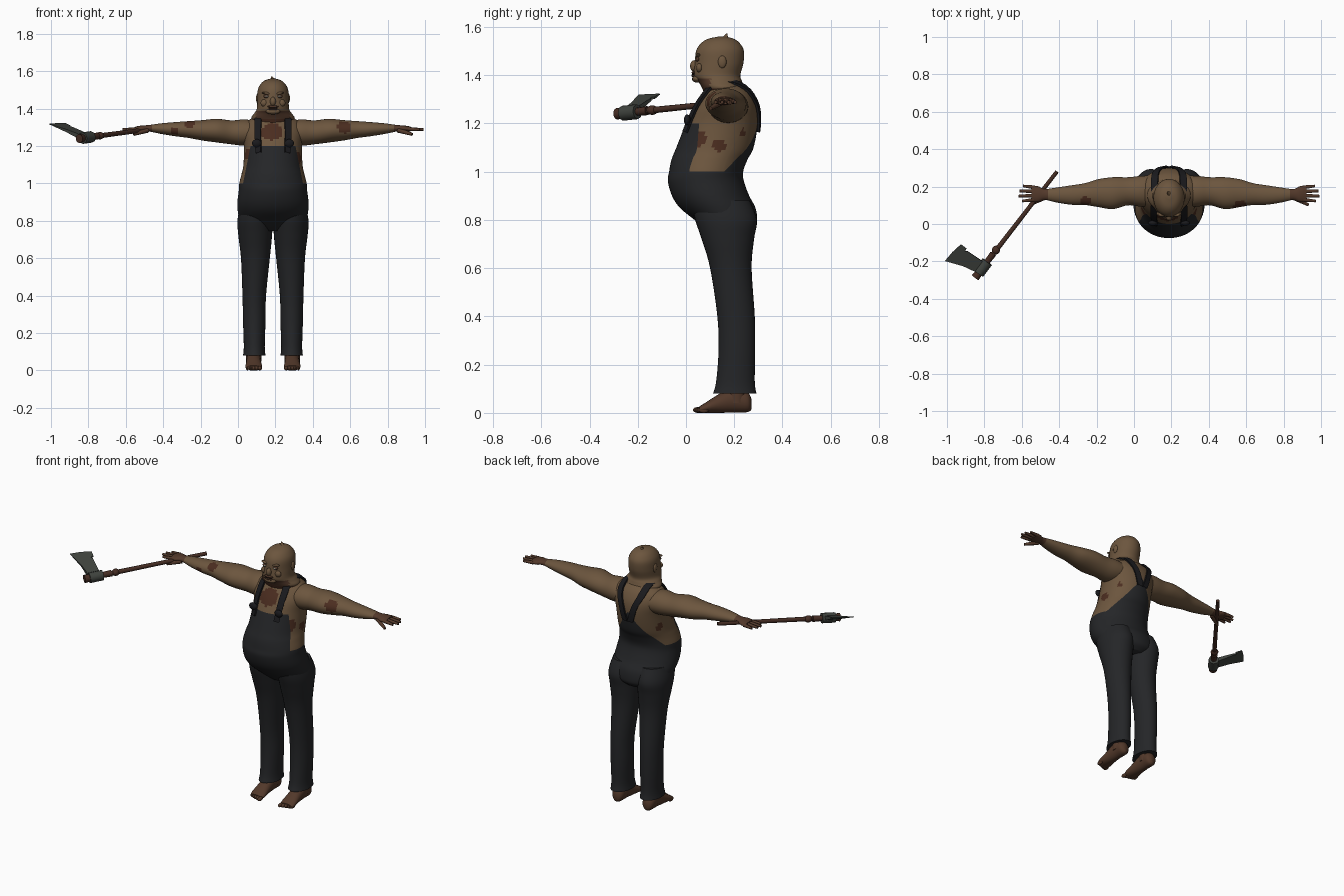
import bpy, bmesh, math
from mathutils import Vector, Matrix
from mathutils.bvhtree import BVHTree

if "Cube" in bpy.data.objects:
    bpy.data.objects.remove(bpy.data.objects["Cube"])

CX = 0.187  # body centre line


def material(name, rgb):
    m = bpy.data.materials.new(name)
    m.use_nodes = True
    m.diffuse_color = (*rgb, 1)
    b = m.node_tree.nodes["Principled BSDF"]
    b.inputs["Base Color"].default_value = (*rgb, 1)
    b.inputs["Roughness"].default_value = 0.9
    return m


SKIN = material("tan skin", (0.15, 0.092, 0.048))
GRIME = material("grimy skin", (0.085, 0.04, 0.023))
BLOOD = material("dried blood", (0.07, 0.026, 0.014))
DENIM = material("charcoal denim", (0.018, 0.019, 0.021))
STRAP = material("dark strap", (0.010, 0.010, 0.012))
STEEL = material("dull steel", (0.05, 0.056, 0.048))
WOOD = material("dark wood", (0.06, 0.026, 0.017))
EYE = material("eye white", (0.4, 0.37, 0.3))
MOUTH = material("dark mouth", (0.015, 0.008, 0.006))


def finish(name, bm, mats, rule=None, angle=50):
    bmesh.ops.recalc_face_normals(bm, faces=bm.faces)
    if rule:
        for f in bm.faces:
            f.material_index = rule(f.calc_center_median())
    me = bpy.data.meshes.new(name)
    bm.to_mesh(me)
    bm.free()
    ob = bpy.data.objects.new(name, me)
    bpy.context.collection.objects.link(ob)
    for m in mats:
        me.materials.append(m)
    bpy.ops.object.select_all(action="DESELECT")
    ob.select_set(True)
    bpy.context.view_layer.objects.active = ob
    bpy.ops.object.shade_smooth_by_angle(angle=math.radians(angle))
    return ob


def spline(rows, k):
    # smooth rows between the given ones
    out = []
    for i in range(len(rows) - 1):
        p = [Vector(rows[max(0, min(len(rows) - 1, i + j))]) for j in (-1, 0, 1, 2)]
        for s in range(k):
            t = s / k
            out.append(p[1] + 0.5 * t * (p[2] - p[0] + t * (2 * p[0] - 5 * p[1] + 4 * p[2] - p[3]
                       + t * (3 * (p[1] - p[2]) + p[3] - p[0]))))
    return out + [Vector(rows[-1])]


def loft(rows, place, n=32, k=5):
    # each row: position along the axis, centre a, centre b, radius a, radius b
    bm = bmesh.new()
    rings = []
    for t, a, b, ra, rb in spline(rows, k):
        rings.append([bm.verts.new(place(t, a + ra * math.cos(q), b + rb * math.sin(q)))
                      for q in (2 * math.pi * i / n for i in range(n))])
    for r, s in zip(rings, rings[1:]):
        for i in range(n):
            bm.faces.new((r[i], r[(i + 1) % n], s[(i + 1) % n], s[i]))
    bm.faces.new(rings[0])
    bm.faces.new(rings[-1])
    return bm


def upright(rows):
    # rows of height, front, back, half width
    return [(z, CX, (f + b) / 2, w, (b - f) / 2) for z, f, b, w in rows]


def vertical(t, a, b):
    return (a, b, t)


def ball(name, loc, size, mat, rot=0):
    bm = bmesh.new()
    bmesh.ops.create_uvsphere(bm, u_segments=14, v_segments=9, radius=1)
    bm.transform(Matrix.Translation(loc) @ Matrix.Rotation(rot, 4, "Y") @ Matrix.Diagonal((*size, 1)))
    return finish(name, bm, [mat])


def rod(name, a, b, r1, r2, mat, n=10):
    a, b = Vector(a), Vector(b)
    bm = bmesh.new()
    bmesh.ops.create_cone(bm, cap_ends=True, segments=n, radius1=r1, radius2=r2, depth=(b - a).length)
    bm.transform(Matrix.Translation((a + b) / 2) @ (b - a).to_track_quat("Z", "Y").to_matrix().to_4x4())
    return finish(name, bm, [mat])


def spots(points):
    return lambda c: any((c - Vector(p)).length < r for *p, r in points)


# torso: bare skin above, dungarees below, cut cleanly along the garment edges
torso = loft(upright([(0.745, 0.1, 0.26, 0.08), (0.77, 0.07, 0.288, 0.14), (0.80, 0.035, 0.295, 0.175),
                      (0.85, -0.025, 0.288, 0.188), (0.90, -0.058, 0.262, 0.19), (0.96, -0.075, 0.24, 0.183),
                      (1.0, -0.07, 0.237, 0.18), (1.05, -0.06, 0.255, 0.168), (1.1, -0.04, 0.28, 0.158),
                      (1.2, 0.0, 0.298, 0.155), (1.27, 0.035, 0.295, 0.165), (1.32, 0.07, 0.275, 0.15),
                      (1.35, 0.09, 0.25, 0.11), (1.37, 0.11, 0.22, 0.07)]), vertical, 64, 6)
cuts = [((0, 0, 1.2), (0, 0, 1)), ((0, 0, 1.0), (0, 0, 1))]
for s in (-1, 1):
    cuts += [((CX + s * 0.12, 0, 1.2), (s, 0, 0.2)), ((CX, 0, 1.22), (s * 1.4, 0, 1))]
for co, no in cuts:
    bmesh.ops.bisect_plane(torso, geom=torso.verts[:] + torso.edges[:] + torso.faces[:],
                           plane_co=co, plane_no=no, dist=1e-5)
body_blood = spots([(0.34, 0.14, 1.11, 0.028), (0.32, 0.05, 1.14, 0.035), (0.33, 0.25, 1.16, 0.03),
                    (0.18, 0.04, 1.28, 0.055), (0.05, 0.06, 1.16, 0.03), (0.04, 0.2, 1.12, 0.025)])


def torso_rule(c):
    dx = abs(c.x - CX)
    bib = c.z < 1.2 and dx < 0.12 + (1.2 - c.z) * 0.2 and c.y < 0.13
    back = c.z < 1.22 - 1.4 * dx and c.y > 0.13
    return 1 if c.z < 1.0 or bib or back else 2 if body_blood(c) else 0


surface = BVHTree.FromBMesh(torso)
finish("torso", torso, [SKIN, DENIM, BLOOD], torso_rule)

# straps hugging the torso, crossing the shoulders and meeting on the back
for s, side in ((1, "left"), (-1, "right")):
    bm = bmesh.new()
    strips = []
    path = [(0.088, -0.02, 1.17), (0.086, 0.02, 1.25), (0.084, 0.07, 1.33), (0.083, 0.12, 1.38),
            (0.08, 0.2, 1.38), (0.072, 0.28, 1.32), (0.05, 0.32, 1.26), (0.02, 0.32, 1.16)]
    for x, y, z in spline(path, 4):
        row = []
        for dx, lift in ((-0.02, 0.004), (-0.02, 0.014), (0.02, 0.014), (0.02, 0.004)):
            p, nrm, _, _ = surface.find_nearest(Vector((CX + s * x + dx, y, z)))
            row.append(bm.verts.new(p + (nrm if nrm.dot(p - Vector((CX, 0.15, 1.2))) > 0 else -nrm) * lift))
        strips.append(row)
    for a, b in zip(strips, strips[1:]):
        for i in range(4):
            bm.faces.new((a[i], a[(i + 1) % 4], b[(i + 1) % 4], b[i]))
    finish(side + "_strap", bm, [STRAP])
    ball(side + "_buckle", (CX + s * 0.087, 0.005, 1.215), (0.026, 0.014, 0.022), STRAP)

# legs, feet, arms and hands, one pass for each side
arm_blood = spots([(0.57, 0.1, 1.305, 0.038), (-0.34, 0.1, 1.275, 0.025), (-0.26, 0.12, 1.32, 0.03)])
for s, side in ((1, "left"), (-1, "right")):
    bm = loft([(z, CX + s * o, (f + b) / 2, w, (b - f) / 2) for z, o, f, b, w in (
        (0.08, 0.1, 0.112, 0.292, 0.06), (0.13, 0.1, 0.125, 0.285, 0.056), (0.26, 0.1, 0.135, 0.287, 0.06),
        (0.4, 0.1, 0.13, 0.285, 0.063), (0.6, 0.094, 0.1, 0.272, 0.077), (0.72, 0.095, 0.065, 0.282, 0.09),
        (0.8, 0.096, 0.038, 0.294, 0.094), (0.88, 0.09, 0.02, 0.265, 0.085))], vertical)
    finish(side + "_trouser_leg", bm, [DENIM])

    bm = loft([(y, CX + s * 0.103, z, w, h) for y, z, w, h in (
        (0.272, 0.035, 0.012, 0.02), (0.255, 0.045, 0.034, 0.042), (0.2, 0.055, 0.038, 0.053),
        (0.14, 0.04, 0.04, 0.04), (0.08, 0.021, 0.045, 0.021), (0.055, 0.014, 0.038, 0.013))],
        lambda t, a, b: (a, t, b), 20, 4)
    finish(side + "_foot", bm, [GRIME])
    for i in range(5):
        ball(f"{side}_toe_{i + 1}", (CX + s * (0.07 + i * 0.0165), 0.05 + i * 0.006, 0.012),
             (0.011 - i * 0.0007, 0.022, 0.012), GRIME)
    rod(side + "_ankle", (CX + s * 0.103, 0.21, 0.04), (CX + s * 0.103, 0.21, 0.15), 0.04, 0.045, GRIME, 16)

    bm = loft([(0.07, 0.175, 1.27, 0.085, 0.06), (0.15, 0.175, 1.272, 0.082, 0.07),
               (0.22, 0.175, 1.273, 0.075, 0.064), (0.3, 0.165, 1.282, 0.085, 0.063),
               (0.38, 0.165, 1.284, 0.074, 0.054), (0.45, 0.16, 1.288, 0.058, 0.045),
               (0.52, 0.155, 1.29, 0.052, 0.038), (0.6, 0.155, 1.293, 0.04, 0.028),
               (0.665, 0.158, 1.295, 0.029, 0.017), (0.7, 0.16, 1.293, 0.042, 0.017),
               (0.735, 0.163, 1.291, 0.043, 0.013)], lambda t, a, b: (CX + s * t, a, b), 32, 6)
    finish(side + "_arm", bm, [SKIN, BLOOD, GRIME],
           lambda c: 1 if arm_blood(c) else 2 if abs(c.x - CX) > 0.65 else 0)
    for i, reach in enumerate((0.785, 0.805, 0.8, 0.78)):
        y = 0.13 + i * 0.022
        rod(f"{side}_finger_{i + 1}", (CX + s * 0.72, y, 1.291),
            (CX + s * reach, y + (i - 1.5) * 0.005, 1.288), 0.011, 0.007, GRIME)
    rod(side + "_thumb", (CX + s * 0.67, 0.14, 1.285), (CX + s * 0.745, 0.102, 1.262), 0.014, 0.008, GRIME)

# head with a flared, ragged neck
bm = loft(upright([(1.325, 0.075, 0.235, 0.1), (1.35, 0.065, 0.24, 0.116), (1.375, 0.05, 0.232, 0.1),
                   (1.4, 0.032, 0.225, 0.086), (1.45, 0.036, 0.238, 0.084), (1.5, 0.042, 0.24, 0.081),
                   (1.53, 0.06, 0.225, 0.067), (1.55, 0.09, 0.2, 0.045), (1.56, 0.135, 0.165, 0.014)]),
          vertical, 40, 6)
finish("head", bm, [SKIN, BLOOD, GRIME],
       lambda c: 1 if c.z < 1.347 else 2 if c.z < 1.385 and c.y < 0.1 else 0)
rod("scalp_tuft", (CX + 0.003, 0.16, 1.545), (CX - 0.008, 0.17, 1.572), 0.018, 0.002, SKIN)
ball("nose", (CX, 0.034, 1.438), (0.016, 0.017, 0.024), SKIN)
ball("chin", (CX, 0.045, 1.385), (0.04, 0.02, 0.016), SKIN)
ball("upper_lip", (CX, 0.032, 1.411), (0.03, 0.009, 0.007), GRIME)
ball("lower_lip", (CX, 0.031, 1.397), (0.026, 0.009, 0.006), GRIME)
ball("mouth_gap", (CX, 0.031, 1.404), (0.025, 0.008, 0.004), MOUTH)
for s, side in ((1, "left"), (-1, "right")):
    ball(side + "_eye_socket", (CX + s * 0.034, 0.048, 1.466), (0.018, 0.008, 0.01), GRIME)
    ball(side + "_eye", (CX + s * 0.034, 0.043, 1.465), (0.01, 0.006, 0.005), EYE)
    ball(side + "_brow", (CX + s * 0.035, 0.05, 1.482), (0.026, 0.011, 0.007), SKIN, s * -0.15)
    ball(side + "_cheek", (CX + s * 0.045, 0.056, 1.43), (0.022, 0.014, 0.02), SKIN)
    ball(side + "_ear", (CX + s * 0.082, 0.15, 1.455), (0.009, 0.018, 0.026), SKIN)

# axe: u runs along the handle, v toward the cutting edge
H = Vector((-0.81, -0.235, 1.245))
u = Vector((-0.43, -0.57, -0.06)).normalized()
v = Vector((-0.15, 0.09, 0.075)).normalized()
w = u.cross(v)
rod("axe_handle", (-0.412, 0.28, 1.298), H, 0.011, 0.014, WOOD)
rod("axe_handle_end", H, H + u * 0.065, 0.018, 0.024, WOOD)
ball("axe_handle_knot", H - u * 0.12, (0.022, 0.024, 0.02), WOOD)
rod("axe_handle_wrap", H - u * 0.095, H - u * 0.035, 0.019, 0.016, WOOD)
rod("axe_socket", H - u * 0.042, H + u * 0.036, 0.031, 0.031, STEEL, 8)
outline = [(-0.03, 0.0), (-0.036, 0.13), (-0.028, 0.142), (-0.046, 0.145), (-0.05, 0.183),
           (0.01, 0.196), (0.072, 0.2), (0.045, 0.1), (0.034, 0.0)]
bm = bmesh.new()
sides = [[bm.verts.new(H + u * p + v * q + w * k * (0.014 - 0.065 * q)) for p, q in outline] for k in (-1, 1)]
bm.faces.new(sides[0])
bm.faces.new(sides[1][::-1])
for i in range(len(outline)):
    j = (i + 1) % len(outline)
    bm.faces.new((sides[0][i], sides[0][j], sides[1][j], sides[1][i]))
finish("axe_blade", bm, [STEEL], None, 20)
